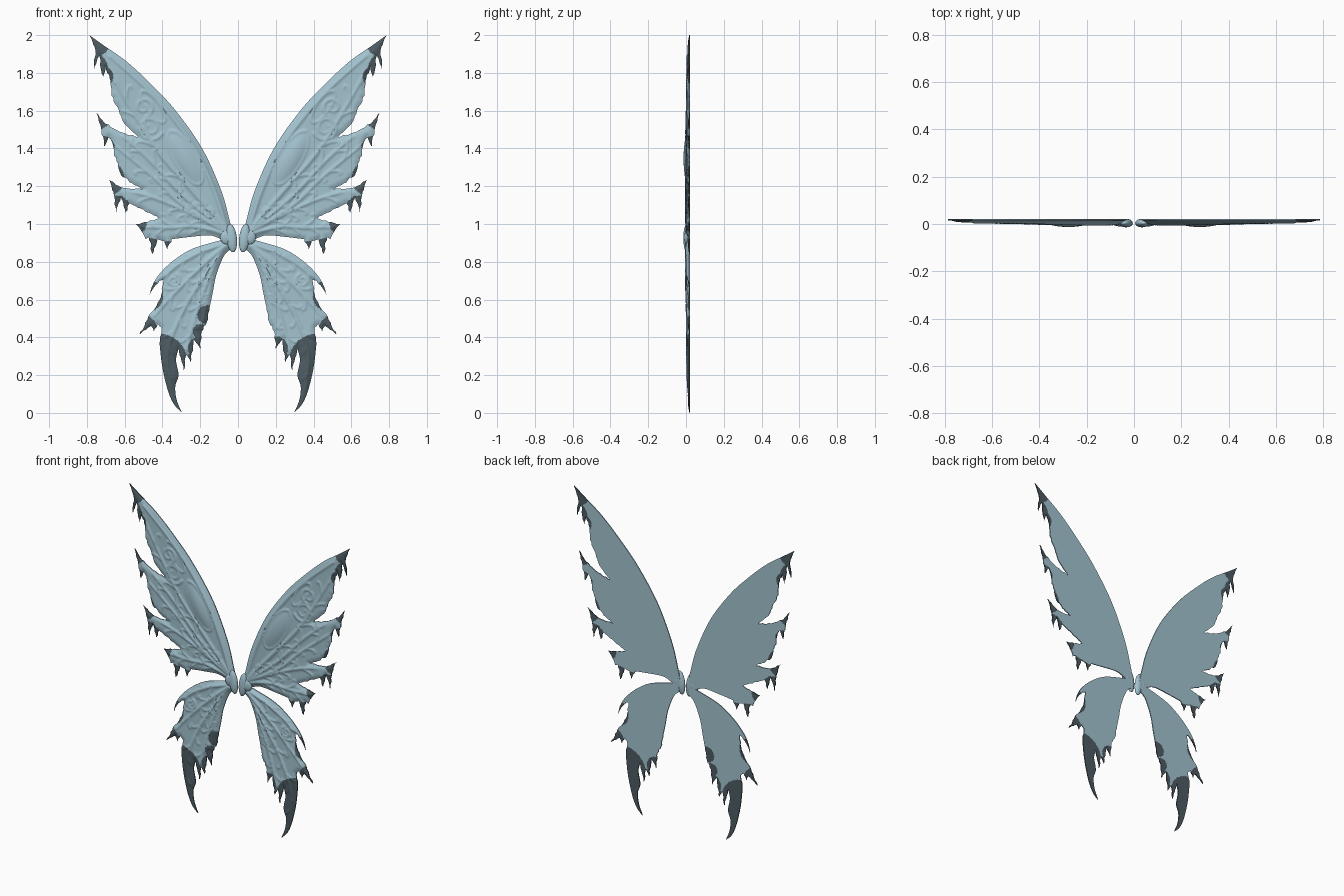
import bpy, math, random
from mathutils import Vector, kdtree
from mathutils.geometry import delaunay_2d_cdt

if "Cube" in bpy.data.objects:
    bpy.data.objects.remove(bpy.data.objects["Cube"])

random.seed(4)
BACK, STEP = 0.021, 0.0072


def material(name, rgb):
    m = bpy.data.materials.new(name)
    m.diffuse_color = (*rgb, 1)
    m.use_nodes = True
    m.node_tree.nodes["Principled BSDF"].inputs["Base Color"].default_value = m.diffuse_color
    return m


PALE = material("pale ice blue", (0.37, 0.55, 0.63))
DARK = material("dark slate", (0.075, 0.108, 0.125))


def smooth(pts, n=14):
    """Catmull-Rom curve through points"""
    p = [Vector(q) for q in pts]
    p = [2 * p[0] - p[1]] + p + [2 * p[-1] - p[-2]]
    out = []
    for a, b, c, d in zip(p, p[1:], p[2:], p[3:]):
        for i in range(n):
            t = i / n
            out.append(0.5 * (2 * b + (c - a) * t + (2 * a - 5 * b + 4 * c - d) * t * t
                              + (3 * b - a - 3 * c + d) * t ** 3))
    return out + [p[-2]]


def ragged(pts, amp=0.004, step=0.016):
    """Torn edge: straight runs with small random nicks"""
    p = [Vector(q) for q in pts]
    out = []
    for a, b in zip(p, p[1:]):
        n = max(1, round((b - a).length / step))
        side = Vector((a.y - b.y, b.x - a.x)).normalized()
        out.append(a)
        out += [a.lerp(b, i / n) + side * random.uniform(-amp, amp) for i in range(1, n)]
    return out + [p[-1]]


def resample(pts, step):
    out = []
    for a, b in zip(pts, pts[1:] + pts[:1]):
        n = max(1, math.ceil((b - a).length / step))
        out += [a.lerp(b, i / n) for i in range(n)]
    return out


def tree(pts):
    kd = kdtree.KDTree(len(pts))
    for i, q in enumerate(pts):
        kd.insert((q[0], q[1], 0), i)
    kd.balance()
    return kd


def curl(c, r, turns=1.6, start=0.0, hand=1):
    """Spiral scroll"""
    return [Vector((c[0] + r * (1 - 0.8 * k / 40) * math.cos(start + hand * turns * math.tau * k / 40),
                    c[1] + r * (1 - 0.8 * k / 40) * math.sin(start + hand * turns * math.tau * k / 40)))
            for k in range(41)]


def loop(c, a, b, ang):
    """Oval cell rim"""
    u, v = Vector((math.cos(ang), math.sin(ang))), Vector((-math.sin(ang), math.cos(ang)))
    return [Vector(c) + u * a * math.cos(t * math.tau / 40) + v * b * math.sin(t * math.tau / 40) for t in range(41)]


def branches(main, length):
    """Curved side twigs on both sides of a vein"""
    out = []
    for k, i in enumerate(range(10, len(main) - 5, 5)):
        d = (main[min(i + 1, len(main) - 1)] - main[i - 1]).normalized()
        n = Vector((-d.y, d.x)) * (1 if k % 2 else -1)
        s = length * random.uniform(0.7, 1.2)
        p = main[i]
        out.append(smooth([p, p + d * s * .45 + n * s * .25, p + d * s * .8 + n * s * .6,
                           p + d * s * .8 + n * s * .85, p + d * s * .6 + n * s * .8], 8))
    return out


def vein_samples(mains, twigs):
    """(x, z, radius) samples, tapering along each vein"""
    out = []
    for lines, r0, r1 in ((mains, 0.013, 0.007), (twigs, 0.008, 0.005)):
        for line in lines:
            for i, (a, b) in enumerate(zip(line, line[1:])):
                r = r0 + (r1 - r0) * i / len(line)
                n = max(1, math.ceil((b - a).length / 0.004))
                for k in range(n):
                    q = a.lerp(b, k / n)
                    out.append((q.x, q.y, r))
    return out


def wing(name, edge, veins, bulges, tips, extra_left):
    rim = resample(edge, STEP)
    n = len(rim)
    rim_kd, vein_kd = tree(rim), tree(veins)
    xs, zs = [p.x for p in rim], [p.y for p in rim]
    pts = list(rim)
    # interior points on a slightly shaken triangular lattice
    for j in range(int((max(zs) - min(zs)) / (STEP * .87))):
        for i in range(int((max(xs) - min(xs)) / STEP) + 1):
            q = Vector((min(xs) + (i + .5 * (j % 2)) * STEP, min(zs) + j * STEP * .87))
            q += Vector((random.uniform(-1, 1), random.uniform(-1, 1))) * 0.0006
            if rim_kd.find((q.x, q.y, 0))[2] > STEP * .6:
                pts.append(q)
    co, _, tris, *_ = delaunay_2d_cdt(pts, [], [list(range(n))], 1, 1e-6)
    used = sorted({i for t in tris for i in t})
    remap = {i: k for k, i in enumerate(used)}
    co = [co[i] for i in used]
    tris = [[remap[i] for i in t] for t in tris]

    # sculpted front: rounded border, veins, swollen cells
    def front(p):
        e = min(1, rim_kd.find((p.x, p.y, 0))[2] / 0.03)
        _, i, d = vein_kd.find((p.x, p.y, 0))
        r = veins[i][2]
        t = 0.006 + 0.008 * math.sin(e * math.pi / 2)
        t += e * 0.75 * r * math.exp(-(d / r) ** 2)
        for (cx, cz, a, b, ang, h) in bulges:
            dx, dz = p.x - cx, p.y - cz
            u = (dx * math.cos(ang) + dz * math.sin(ang)) / a
            v = (dz * math.cos(ang) - dx * math.sin(ang)) / b
            t += e * h * max(0, 1 - u * u - v * v)
        return BACK - t

    depth = [front(p) for p in co]
    m = len(co)
    directed = {(t[i], t[(i + 1) % 3]) for t in tris for i in range(3)}
    border = [(a, b) for a, b in directed if (b, a) not in directed]
    # CDT faces run counter-clockwise in (x, z), so they face -y
    faces = tris + [[i + m for i in reversed(t)] for t in tris] + [[b, a, a + m, b + m] for a, b in border]
    for side, s in (("right", 1), ("left", -1)):
        verts = [(s * p.x, y, p.y) for p, y in zip(co, depth)] + [(s * p.x, BACK, p.y) for p in co]
        me = bpy.data.meshes.new(f"{side}_{name}")
        me.from_pydata(verts, [], faces if s > 0 else [f[::-1] for f in faces])
        me.materials.append(PALE)
        me.materials.append(DARK)
        spots = tips + (extra_left if s < 0 else [])
        for f in me.polygons:
            c = f.center
            if any((s * c.x - x) ** 2 + (c.z - z) ** 2 < r * r for x, z, r in spots):
                f.material_index = 1
        finish(bpy.data.objects.new(f"{side}_{name}", me))


def finish(ob):
    bpy.context.collection.objects.link(ob)
    bpy.ops.object.select_all(action='DESELECT')
    ob.select_set(True)
    bpy.context.view_layer.objects.active = ob
    bpy.ops.object.shade_smooth_by_angle(angle=math.radians(50))


# upper wing
lead = [(.025, .93), (.045, 1.02), (.09, 1.18), (.19, 1.40), (.33, 1.60), (.46, 1.74), (.59, 1.86), (.71, 1.945), (.787, 2.0)]
trail = [(.787, 2.0), (.755, 1.92), (.762, 1.82), (.735, 1.89), (.715, 1.77), (.70, 1.83), (.675, 1.76), (.67, 1.68),
         (.63, 1.60), (.60, 1.53), (.53, 1.46), (.63, 1.49), (.70, 1.53), (.75, 1.59), (.725, 1.51), (.708, 1.41),
         (.685, 1.46), (.665, 1.43), (.655, 1.36), (.635, 1.32), (.62, 1.26), (.56, 1.215), (.50, 1.185), (.60, 1.19),
         (.65, 1.21), (.688, 1.24), (.66, 1.17), (.645, 1.06), (.62, 1.14), (.595, 1.06), (.575, 1.11), (.555, 1.10),
         (.50, 1.075), (.42, 1.03), (.48, 1.01), (.54, 1.0), (.51, .96), (.49, .92), (.47, .93), (.455, .84),
         (.425, .92), (.39, .91), (.375, .865), (.35, .92)]
under = [(.35, .92), (.25, .932), (.15, .94), (.09, .92), (.04, .90)]
edge = smooth(lead)[:-1] + ragged(trail)[:-1] + smooth(under)
mains = [smooth(v) for v in (
    [(.05, .96), (.13, 1.19), (.23, 1.40), (.36, 1.58), (.50, 1.73), (.68, 1.89)],
    [(.05, .95), (.22, 1.15), (.42, 1.38), (.56, 1.60), (.70, 1.85)],
    [(.05, .95), (.28, 1.14), (.48, 1.35), (.72, 1.56)],
    [(.05, .95), (.28, 1.09), (.45, 1.25), (.67, 1.43)],
    [(.05, .95), (.22, 1.04), (.42, 1.13), (.66, 1.20)],
    [(.05, .94), (.22, .985), (.36, .98), (.51, .985)])]
twigs = [t for v in mains[1:] for t in branches(v, .075)]
twigs = [t for t in twigs if all(((p.x - .28) * .5 + (p.y - 1.35) * .87) ** 2 / .0256
                                 + ((p.y - 1.35) * .5 - (p.x - .28) * .87) ** 2 / .0036 > 1 for p in t)]
twigs += [curl((.465, 1.51), .07, 1.6, 3.6), curl((.16, 1.05), .04, 1.5, .6), curl((.50, 1.62), .05, 1.4, 4, -1),
          loop((.28, 1.35), .16, .06, 1.05), loop((.45, 1.62), .10, .035, .95)]
wing("upper_wing", edge, vein_samples(mains, twigs), [(.28, 1.35, .16, .06, 1.05, .014), (.25, 1.3, .4, .16, 1.0, .006)],
     [(.787, 2.0, .125), (.76, 1.83, .07), (.715, 1.78, .055), (.75, 1.59, .09), (.71, 1.41, .055), (.69, 1.24, .09),
      (.645, 1.07, .08), (.595, 1.07, .045), (.54, 1.0, .055), (.46, .85, .075), (.375, .865, .045)], [])

# lower wing
lead = [(.04, .925), (.125, .905), (.25, .865), (.35, .80), (.42, .73), (.455, .67), (.47, .615)]
trail = [(.47, .615), (.445, .665), (.415, .70), (.395, .705), (.405, .63), (.43, .57), (.475, .51), (.495, .46),
         (.523, .415), (.46, .46), (.445, .43), (.425, .47), (.405, .45), (.415, .365)]
tail = [(.415, .365), (.405, .27), (.39, .19), (.365, .10), (.335, .04), (.298, .003)]
tail2 = [(.298, .003), (.325, .07), (.332, .14), (.315, .20), (.328, .28), (.315, .34)]
inner = [(.315, .34), (.288, .225), (.272, .31), (.25, .27), (.235, .39), (.2, .335), (.193, .43), (.165, .48), (.15, .56)]
under = [(.15, .56), (.135, .63), (.115, .73), (.075, .83), (.035, .87)]
edge = (smooth(lead)[:-1] + ragged(trail)[:-1] + smooth(tail)[:-1] + smooth(tail2)[:-1]
        + ragged(inner)[:-1] + smooth(under))
mains = [smooth(v) for v in (
    [(.05, .91), (.22, .84), (.35, .76), (.45, .66)],
    [(.05, .90), (.20, .77), (.33, .64), (.45, .51)],
    [(.05, .90), (.18, .72), (.29, .54), (.37, .33), (.36, .12)],
    [(.05, .90), (.15, .72), (.22, .53), (.285, .29)],
    [(.05, .89), (.125, .73), (.165, .57), (.205, .38)])]
twigs = [t for v in mains for t in branches(v, .065)] + [curl((.17, .60), .03), curl((.34, .70), .035, 1.5, 2)]
wing("lower_wing", edge, vein_samples(mains, twigs), [(.2, .72, .25, .12, -.9, .004)],
     [(.48, .62, .085), (.52, .43, .095), (.42, .27, .15), (.33, .11, .17), (.285, .23, .05), (.25, .27, .04),
      (.2, .34, .065)], [(.165, .52, .05), (.2, .43, .04)])

# root knuckles where the wings meet
for side, s in (("right", 1), ("left", -1)):
    for part, c, r in (("root_knuckle", (.034, .004, .925), (.028, .018, .075)),
                       ("root_shoulder", (.06, .006, .93), (.035, .016, .04))):
        bpy.ops.mesh.primitive_uv_sphere_add(segments=32, ring_count=16, location=(s * c[0], c[1], c[2]))
        ob = bpy.context.object
        ob.name, ob.scale = f"{side}_{part}", r
        ob.rotation_euler.y = s * .12
        ob.data.materials.append(PALE)
        bpy.ops.object.shade_smooth_by_angle(angle=math.radians(60))
